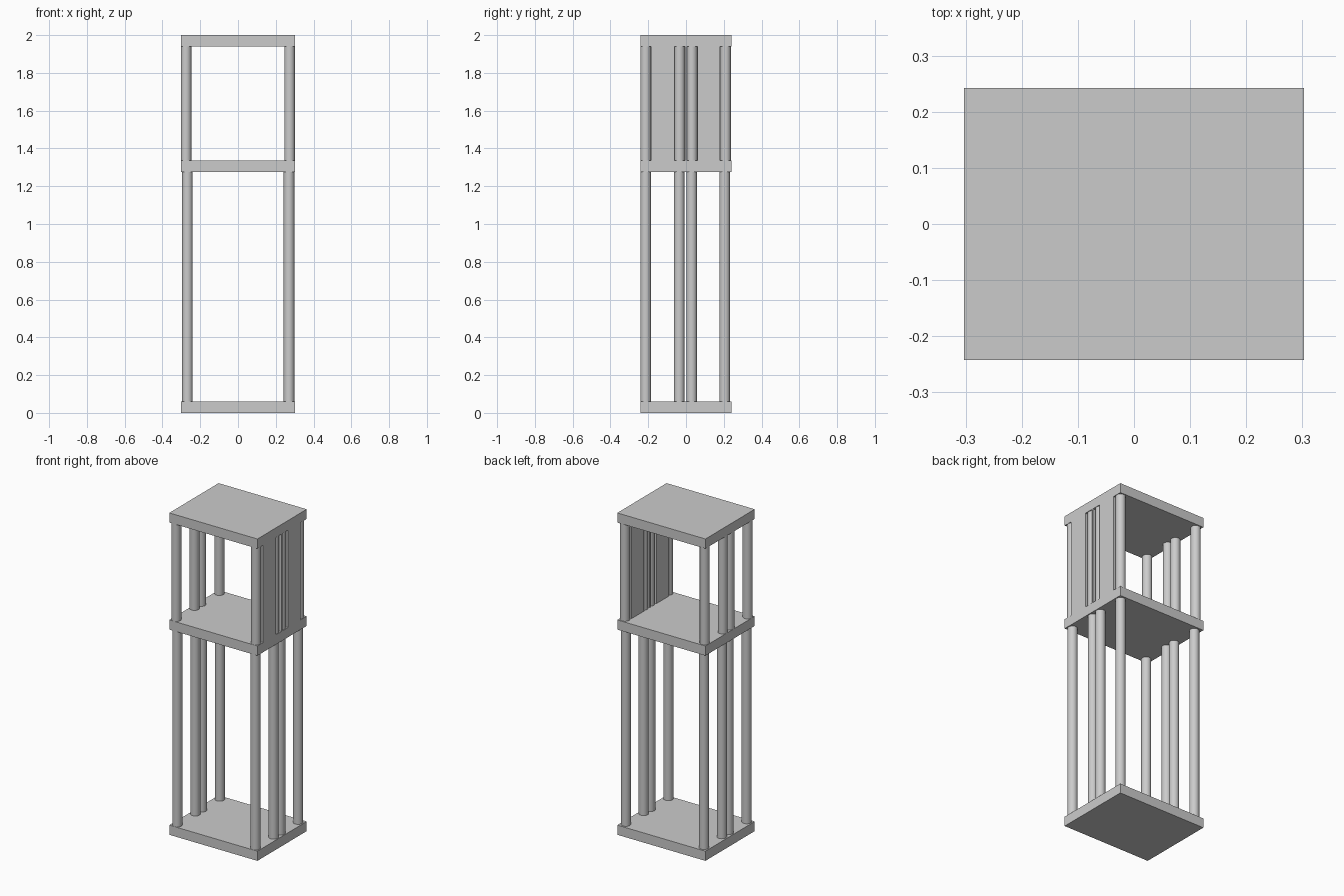
import bpy

cube = bpy.data.objects.get("Cube")
if cube:
    bpy.data.objects.remove(cube, do_unlink=True)

# Single grey material
grey = bpy.data.materials.new("plain_grey")
grey.use_nodes = True
colour = (0.6, 0.6, 0.6, 1)
grey.diffuse_color = colour
grey.node_tree.nodes["Principled BSDF"].inputs["Base Color"].default_value = colour

HALF_X, HALF_Y, SLAB = 0.303, 0.242, 0.06
RADIUS = 0.028
SHELVES = {"bottom_shelf": 0.0, "middle_shelf": 1.275, "top_shelf": 1.94}


def box(name, low, high):
    centre = [(a + b) / 2 for a, b in zip(low, high)]
    bpy.ops.mesh.primitive_cube_add(size=1, location=centre)
    obj = bpy.context.object
    obj.name = name
    obj.scale = [b - a for a, b in zip(low, high)]
    bpy.ops.object.transform_apply(location=False, rotation=False, scale=True)
    obj.data.materials.append(grey)


def post(name, x, y, bottom, top):
    bpy.ops.mesh.primitive_cylinder_add(
        vertices=32, radius=RADIUS, depth=top - bottom,
        location=(x, y, (bottom + top) / 2))
    obj = bpy.context.object
    obj.name = name
    obj.data.materials.append(grey)
    bpy.ops.object.shade_smooth_by_angle()


# Three shelves
for name, z in SHELVES.items():
    box(name, (-HALF_X, -HALF_Y, z), (HALF_X, HALF_Y, z + SLAB))

# Four posts on each side of both storeys
low_a, low_b = SLAB, SHELVES["middle_shelf"]
up_a, up_b = low_b + SLAB, SHELVES["top_shelf"]
lower_y = (-0.213, -0.036, 0.03, 0.205)
upper_y = (-0.213, -0.034, 0.032, 0.209)
for i, (yl, yu) in enumerate(zip(lower_y, upper_y), 1):
    for side, xl, xu in (("left", 0.27, 0.273), ("right", -0.268, -0.275)):
        post(f"lower_post_{side}_{i}", xl, yl, low_a, low_b)
        post(f"upper_post_{side}_{i}", xu, yu, up_a, up_b)

# Wall panels filling the gaps between the upper left posts
for i, (a, b) in enumerate(zip(upper_y, upper_y[1:]), 1):
    box(f"wall_panel_{i}", (HALF_X - 0.056, a + RADIUS, up_a),
        (HALF_X, b - RADIUS, up_b))
